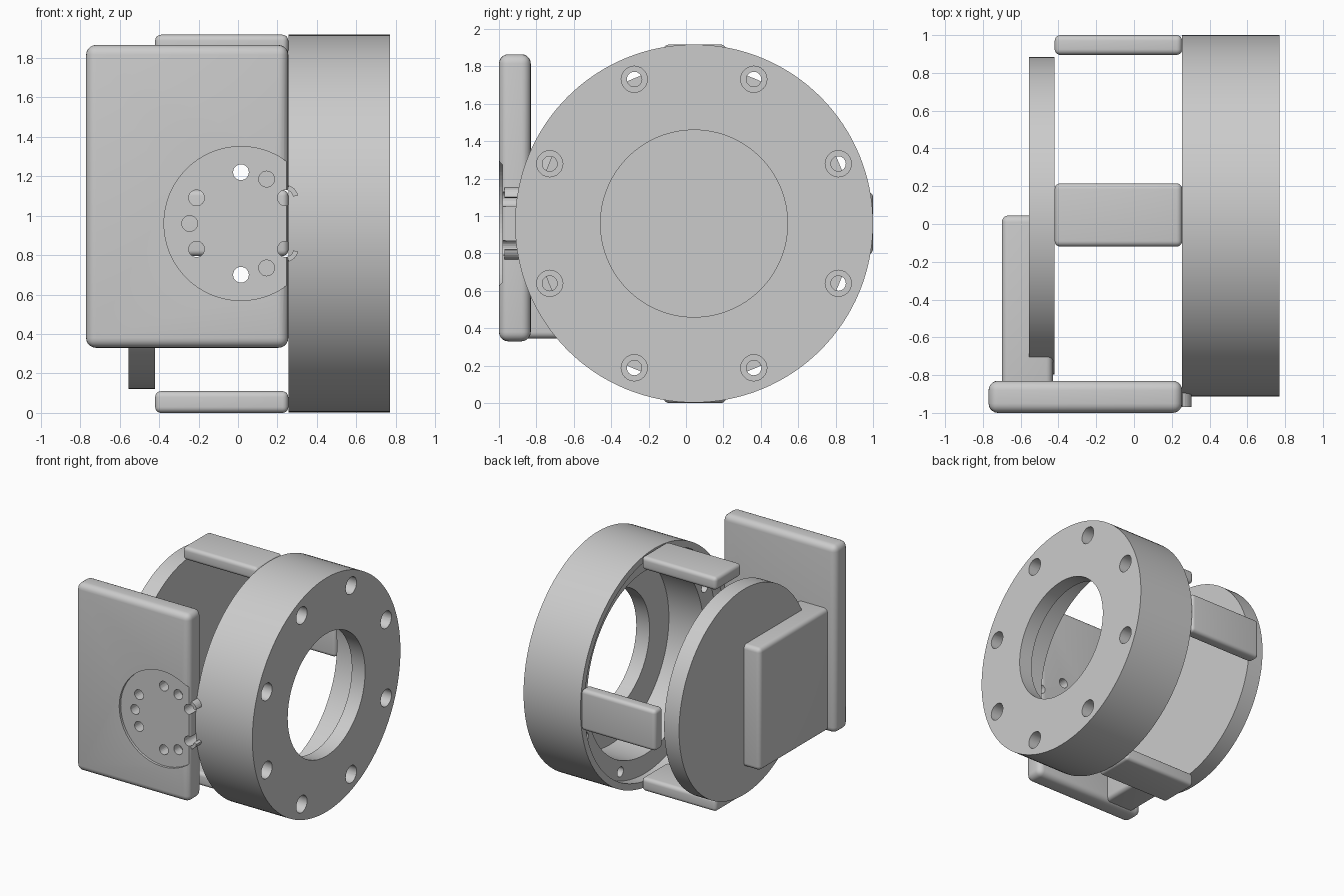
import bpy
import bmesh
from math import cos, sin, pi, radians
from mathutils import Matrix, Vector

cube = bpy.data.objects.get("Cube")
if cube:
    bpy.data.objects.remove(cube, do_unlink=True)

grey = bpy.data.materials.new("light_grey")
grey.use_nodes = True
colour = (0.6, 0.6, 0.6, 1)
grey.diffuse_color = colour
grey.node_tree.nodes["Principled BSDF"].inputs["Base Color"].default_value = colour

CY, CZ = 0.043, 0.96   # shared axis of ring and disc


def finish(name, bm):
    bmesh.ops.recalc_face_normals(bm, faces=bm.faces)
    mesh = bpy.data.meshes.new(name)
    bm.to_mesh(mesh)
    bm.free()
    mesh.materials.append(grey)
    ob = bpy.data.objects.new(name, mesh)
    bpy.context.collection.objects.link(ob)
    return ob


def activate(ob):
    bpy.ops.object.select_all(action='DESELECT')
    ob.select_set(True)
    bpy.context.view_layer.objects.active = ob


def smooth(ob):
    activate(ob)
    bpy.ops.object.shade_smooth_by_angle(angle=radians(30))


def rounded_box(name, low, high, radius):
    low, high = Vector(low), Vector(high)
    bm = bmesh.new()
    bmesh.ops.create_cube(bm, size=1)
    bmesh.ops.scale(bm, vec=high - low, verts=bm.verts)
    bmesh.ops.translate(bm, vec=(low + high) / 2, verts=bm.verts)
    bmesh.ops.bevel(bm, geom=bm.edges[:], offset=radius, segments=5,
                    profile=0.5, affect='EDGES')
    ob = finish(name, bm)
    smooth(ob)
    return ob


def lathe(name, profile, steps=128):
    """Revolve a closed (x, radius) profile round the shared axis."""
    bm = bmesh.new()
    loops = []
    for i in range(steps):
        a = 2 * pi * i / steps
        loops.append([bm.verts.new((x, CY + r * cos(a), CZ + r * sin(a)))
                      for x, r in profile])
    n = len(profile)
    for i in range(steps):
        p, q = loops[i], loops[(i + 1) % steps]
        for j in range(n):
            k = (j + 1) % n
            bm.faces.new((p[j], p[k], q[k], q[j]))
    return finish(name, bm)


def add_cylinder(bm, centre, radius, depth, axis, sides=32):
    turn = Matrix.Rotation(pi / 2, 4, 'Y' if axis == 'X' else 'X')
    bmesh.ops.create_cone(bm, cap_ends=True, segments=sides, radius1=radius,
                          radius2=radius, depth=depth,
                          matrix=Matrix.Translation(centre) @ turn)


def cut(ob, bm):
    cutter = finish("cutter", bm)
    cutter.hide_render = True
    activate(ob)
    mod = ob.modifiers.new("cut", 'BOOLEAN')
    mod.operation = 'DIFFERENCE'
    mod.solver = 'EXACT'
    mod.object = cutter
    bpy.ops.object.modifier_apply(modifier=mod.name)
    bpy.data.objects.remove(cutter, do_unlink=True)


# Flanged ring with a stepped bore
ring = lathe("flanged_ring", [
    (0.255, 0.957), (0.77, 0.957), (0.77, 0.5), (0.65, 0.5),
    (0.65, 0.75), (0.34, 0.75), (0.34, 0.905), (0.255, 0.905)])

# Counterbored bolt holes
for radius, start, end in ((0.04, 0.2, 0.9), (0.07, 0.62, 0.9)):
    bm = bmesh.new()
    for i in range(8):
        a = radians(22.5 + 45 * i)
        add_cylinder(bm, ((start + end) / 2, CY + 0.835 * cos(a), CZ + 0.835 * sin(a)),
                     radius, end - start, 'X', 24)
    cut(ring, bm)
smooth(ring)

# End disc
bm = bmesh.new()
add_cylinder(bm, (-0.488, CY, CZ), 0.84, 0.135, 'X', 128)
smooth(finish("end_disc", bm))

# Spacer tabs between ring and disc
rounded_box("top_tab", (-0.42, -0.12, 1.81), (0.255, 0.215, 1.917), 0.03)
rounded_box("bottom_tab", (-0.42, -0.12, 0), (0.255, 0.215, 0.11), 0.03)
rounded_box("back_tab", (-0.42, 0.895, 0.795), (0.255, 1, 1.13), 0.03)

# Bracket block joining disc and mounting plate
rounded_box("bracket_block", (-0.7, -0.88, 0.345), (-0.43, 0.045, 1.345), 0.035)

# Mounting plate with a shallow round pocket and a circle of holes
plate = rounded_box("mounting_plate", (-0.77, -1, 0.33), (0.255, -0.83, 1.865), 0.05)
PX = 0.015
bm = bmesh.new()
add_cylinder(bm, (PX, -1.03, CZ), 0.39, 0.1, 'Y', 96)
cut(plate, bm)
bm = bmesh.new()
for angle in (30, 60, 90, 150, 180, 210, 270, 300, 330):
    a = radians(angle)
    depth = 0.2 if angle in (60, 300) else 0.5   # two of the holes are blind
    add_cylinder(bm, (PX + 0.26 * cos(a), -1.1 + depth / 2, CZ + 0.26 * sin(a)),
                 0.04, depth, 'Y', 24)
cut(plate, bm)
smooth(plate)

# Small collar pieces beside the plate edge
for name, side in (("upper_collar", 1), ("lower_collar", -1)):
    bm = bmesh.new()
    arc = [radians(10 + 13 * i) for i in range(6)]
    outline = [(0.065, a) for a in arc] + [(0.04, a) for a in reversed(arc)]
    face = bm.faces.new([bm.verts.new((0.24 + r * cos(a), -0.97, CZ + side * (0.13 + r * sin(a))))
                         for r, a in outline])
    out = bmesh.ops.extrude_face_region(bm, geom=[face])
    bmesh.ops.translate(bm, vec=(0, 0.09, 0),
                        verts=[v for v in out["geom"] if isinstance(v, bmesh.types.BMVert)])
    finish(name, bm)
